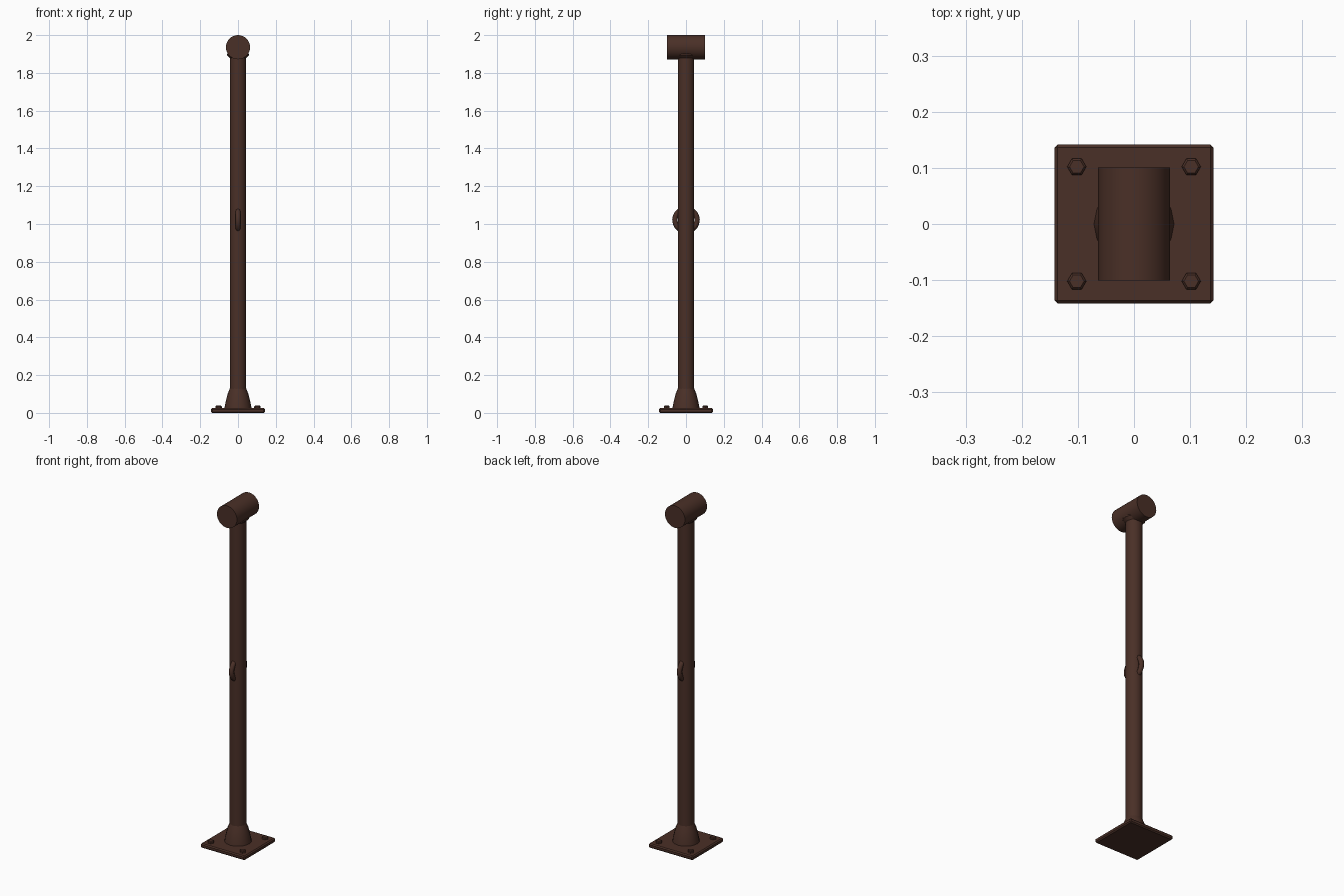
import bpy, bmesh, math
from mathutils import Matrix

if "Cube" in bpy.data.objects:
    bpy.data.objects.remove(bpy.data.objects["Cube"])

brown = bpy.data.materials.new("dark_brown_metal")
brown.diffuse_color = (0.068, 0.029, 0.020, 1)
brown.use_nodes = True
brown.node_tree.nodes["Principled BSDF"].inputs["Base Color"].default_value = brown.diffuse_color


def finish(name, bm, smooth=True):
    bmesh.ops.recalc_face_normals(bm, faces=bm.faces[:])
    me = bpy.data.meshes.new(name)
    bm.to_mesh(me)
    bm.free()
    ob = bpy.data.objects.new(name, me)
    bpy.context.collection.objects.link(ob)
    me.materials.append(brown)
    if smooth:
        bpy.ops.object.select_all(action='DESELECT')
        ob.select_set(True)
        bpy.context.view_layer.objects.active = ob
        bpy.ops.object.shade_smooth_by_angle(angle=math.radians(35))
    return ob


def lathe(name, profile, sides, matrix=Matrix(), smooth=True):
    """Closed solid of revolution about z from (radius, height) points."""
    bm = bmesh.new()
    rings = [[bm.verts.new((r * math.cos(2 * math.pi * i / sides),
                            r * math.sin(2 * math.pi * i / sides), z))
              for i in range(sides)] for r, z in profile]
    for a, b in zip(rings, rings[1:]):
        for i in range(sides):
            j = (i + 1) % sides
            bm.faces.new((a[i], a[j], b[j], b[i]))
    bm.faces.new(rings[0][::-1])
    bm.faces.new(rings[-1])
    bm.transform(matrix)
    return finish(name, bm, smooth)


# Base plate with chamfered edges
bm = bmesh.new()
bmesh.ops.create_cube(bm, size=1, matrix=Matrix.Translation((0, 0, 0.0125))
                      @ Matrix.Diagonal((0.284, 0.284, 0.025, 1)))
bmesh.ops.bevel(bm, geom=bm.edges[:], offset=0.006, segments=1, affect='EDGES')
finish("base_plate", bm, False)

# Hex bolts in the corners
for x in (-0.102, 0.102):
    for y in (-0.102, 0.102):
        lathe("bolt", [(0.017, 0.02), (0.017, 0.034), (0.013, 0.038)], 6,
              Matrix.Translation((x, y, 0)), False)

# Flared foot, pole and collar under the top bar
lathe("flared_foot", [(0.072, 0.02), (0.070, 0.035), (0.064, 0.065),
                      (0.055, 0.10), (0.043, 0.13)], 16)
lathe("pole", [(0.0435, 0.02), (0.0435, 1.92)], 32)
lathe("top_collar", [(0.043, 1.877), (0.059, 1.893), (0.059, 1.90), (0.043, 1.91)], 16)

# Horizontal top bar
lathe("top_bar", [(0.064, -0.101), (0.064, 0.101)], 32,
      Matrix.Translation((0, 0, 1.936)) @ Matrix.Rotation(math.pi / 2, 4, 'X'))

# Ring through the middle of the pole
bpy.ops.mesh.primitive_torus_add(major_radius=0.059, minor_radius=0.014,
                                 major_segments=20, minor_segments=8,
                                 location=(0, 0, 1.022),
                                 rotation=(0, math.pi / 2, 0))
ring = bpy.context.object
ring.name = "rope_ring"
ring.data.materials.append(brown)
bpy.ops.object.shade_smooth_by_angle(angle=math.radians(50))
